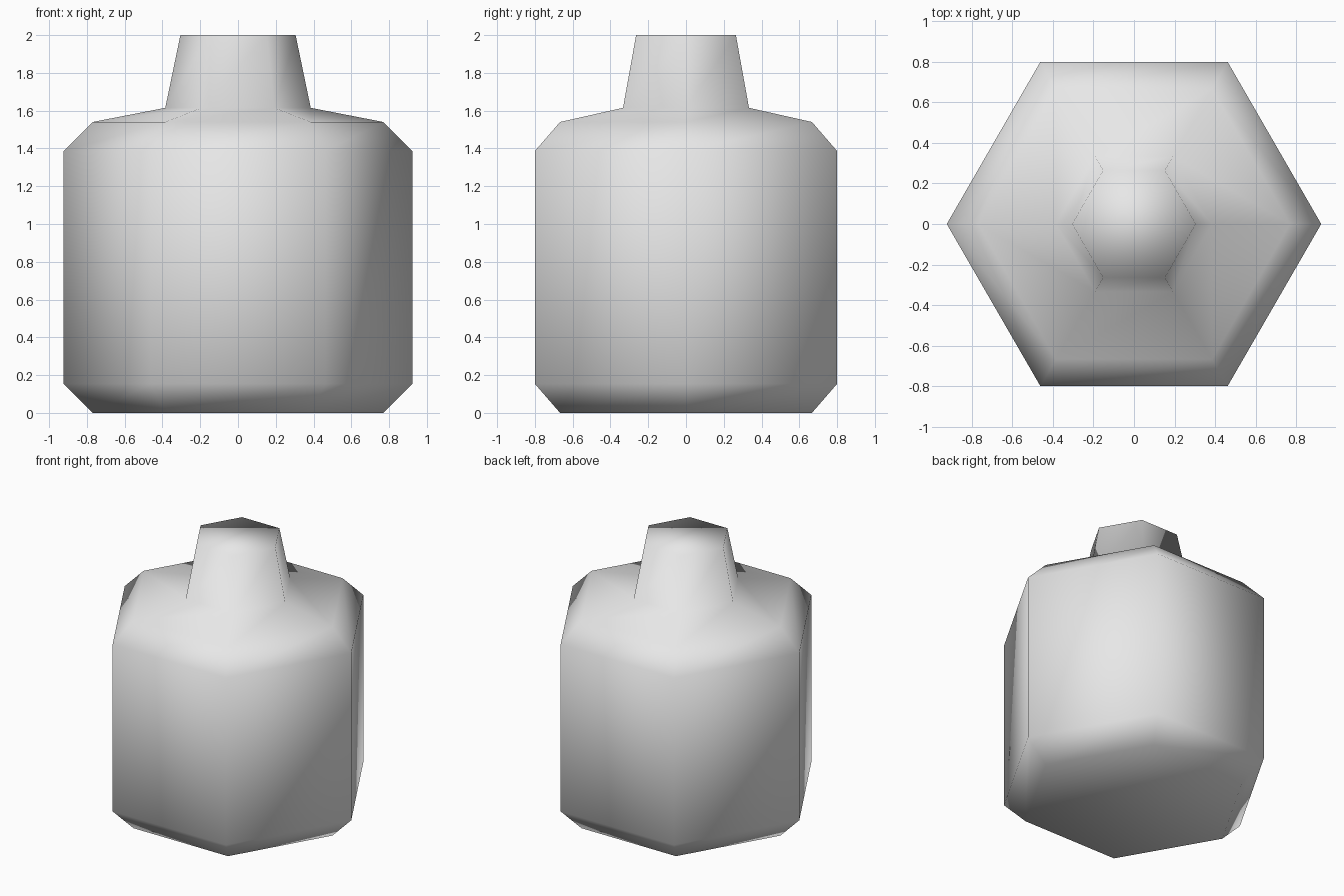
import bpy
import bmesh
from math import cos, sin, tau

cube = bpy.data.objects.get("Cube")
if cube:
    bpy.data.objects.remove(cube, do_unlink=True)

# Plain light grey for the whole bottle
grey = bpy.data.materials.new("light_grey")
grey.use_nodes = True
colour = (0.8, 0.8, 0.8, 1)
grey.diffuse_color = colour
grey.node_tree.nodes["Principled BSDF"].inputs["Base Color"].default_value = colour

# Profile as radius, height: base, body, chamfer, shoulder, neck
PROFILE = [(0.77, 0), (0.924, 0.154), (0.924, 1.386),
           (0.77, 1.54), (0.385, 1.615), (0.305, 2)]
SIDES = 6


def lathe(name, profile, sides, material):
    bm = bmesh.new()
    rings = [[bm.verts.new((r * cos(tau * i / sides), r * sin(tau * i / sides), z))
              for i in range(sides)] for r, z in profile]
    for low, high in zip(rings, rings[1:]):
        for i in range(sides):
            j = (i + 1) % sides
            bm.faces.new((low[i], low[j], high[j], high[i]))
    # Closed base and mouth
    bm.faces.new(rings[0][::-1])
    bm.faces.new(rings[-1])
    # Soft shading over every edge
    for face in bm.faces:
        face.smooth = True
    mesh = bpy.data.meshes.new(name)
    bm.to_mesh(mesh)
    bm.free()
    mesh.materials.append(material)
    obj = bpy.data.objects.new(name, mesh)
    bpy.context.collection.objects.link(obj)
    return obj


lathe("bottle", PROFILE, SIDES, grey)
